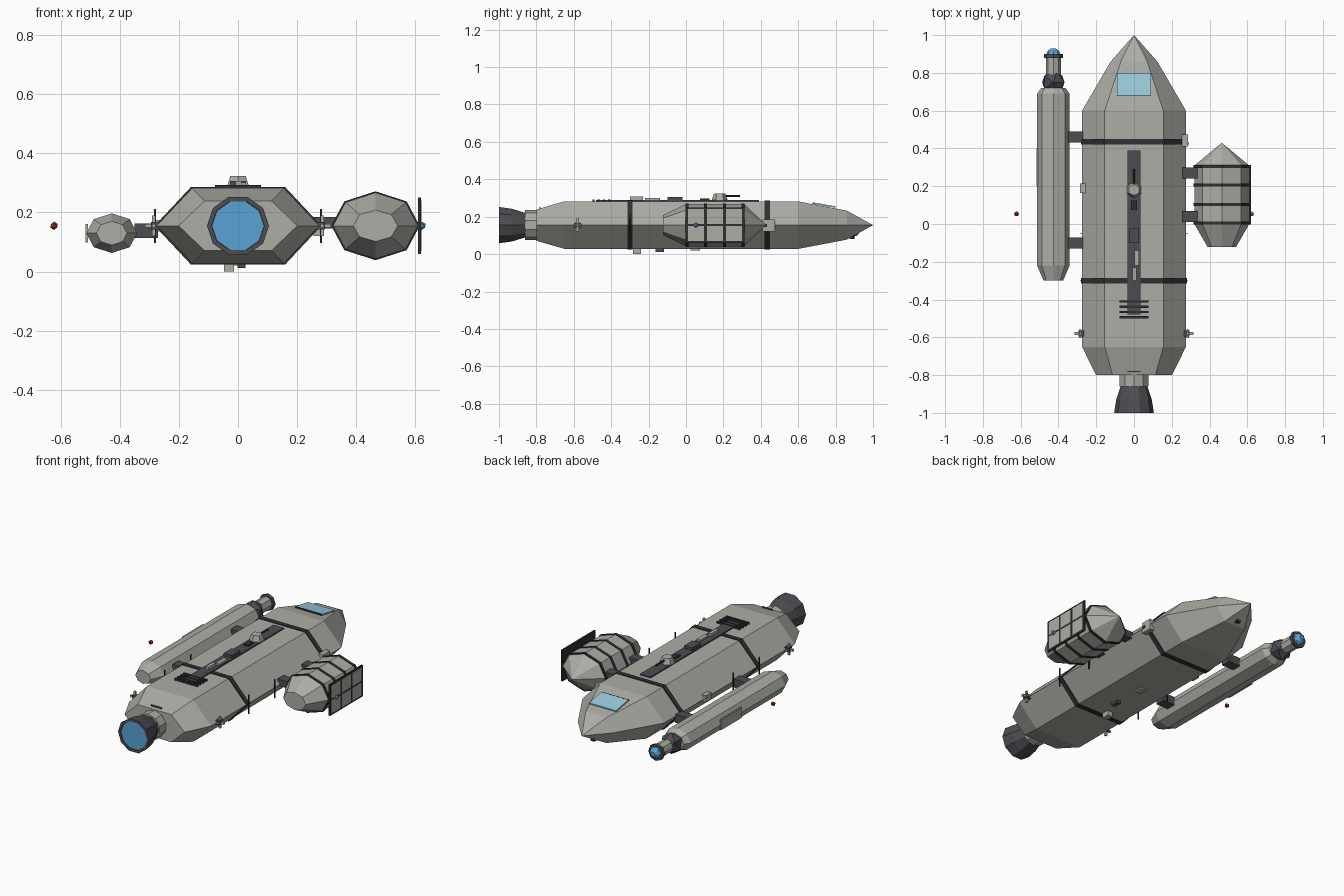
import bpy, bmesh, math
from mathutils import Vector, Matrix

cube = bpy.data.objects.get("Cube")
if cube:
    bpy.data.objects.remove(cube, do_unlink=True)


def material(name, color):
    m = bpy.data.materials.new(name)
    m.use_nodes = True
    m.diffuse_color = (*color, 1)
    m.node_tree.nodes["Principled BSDF"].inputs["Base Color"].default_value = (*color, 1)
    return m


HULL = material("hull grey", (0.42, 0.42, 0.385))
DARK = material("dark grey", (0.075, 0.075, 0.085))
TRIM = material("black trim", (0.03, 0.03, 0.034))
BLUE = material("engine blue", (0.1, 0.36, 0.66))
GLASS = material("window blue", (0.33, 0.6, 0.72))
RED = material("beacon red", (0.42, 0.03, 0.01))


def finish(name, bm, mat):
    bmesh.ops.remove_doubles(bm, verts=bm.verts, dist=0.0001)
    bmesh.ops.recalc_face_normals(bm, faces=bm.faces)
    mesh = bpy.data.meshes.new(name)
    bm.to_mesh(mesh)
    bm.free()
    mesh.materials.append(mat)
    ob = bpy.data.objects.new(name, mesh)
    bpy.context.collection.objects.link(ob)
    return ob


def box(name, center, size, mat, tilt=0):
    bm = bmesh.new()
    bmesh.ops.create_cube(bm, size=1, matrix=Matrix.LocRotScale(
        Vector(center), Matrix.Rotation(tilt, 3, 'X'), Vector(size)))
    return finish(name, bm, mat)


def ring(n, rx, rz, turn=0):
    """Polygon outline in the x-z plane."""
    return [(rx * math.cos(math.tau * (i + turn) / n),
             rz * math.sin(math.tau * (i + turn) / n)) for i in range(n)]


def loft(name, outline, sections, mat, x=0, z=0.155):
    """Skin an outline along y; each section is (y, x scale, z scale[, flat scale])."""
    bm = bmesh.new()
    rows = [[bm.verts.new((x + px * sx, y, z + pz * sz)) for px, pz in outline]
            for y, sx, sz in sections]
    n = len(outline)
    for a, b in zip(rows, rows[1:]):
        for i in range(n):
            j = (i + 1) % n
            bm.faces.new((a[i], a[j], b[j], b[i]))
    for row, sec in ((rows[0], sections[0]), (rows[-1], sections[-1])):
        if sec[1] > 0:
            bm.faces.new(row)
    return finish(name, bm, mat)


def ball(name, center, r, mat, detail=1):
    bm = bmesh.new()
    bmesh.ops.create_icosphere(bm, subdivisions=detail, radius=r,
                               matrix=Matrix.Translation(center))
    return finish(name, bm, mat)


# Main hull: hexagonal body with pointed nose
hexagon = [(0.275, 0), (0.155, 0.127), (-0.155, 0.127),
           (-0.275, 0), (-0.155, -0.127), (0.155, -0.127)]
loft("hull", hexagon, [(-0.8, 0.73, 0.66), (-0.65, 1, 1), (0.6, 1, 1),
                       (0.86, 0.45, 0.61), (1.0, 0, 0)], HULL)
for y in (-0.3, 0.435):
    loft("hull_band", hexagon, [(y - 0.014, 1.025, 1.035), (y + 0.014, 1.025, 1.035)], TRIM)

# Cockpit window on the sloping nose facet
box("window", (0, 0.74, 0.262), (0.18, 0.12, 0.008), GLASS, -0.17)
box("window_sill", (0, 0.68, 0.271), (0.18, 0.006, 0.01), TRIM)
box("chin_sensor", (0, 0.885, 0.093), (0.025, 0.02, 0.02), TRIM)

# Engine
loft("engine_collar", ring(10, 0.08, 0.08, 0.5), [(-0.86, 1, 1), (-0.79, 1, 1)], HULL)
loft("engine_nozzle", ring(10, 0.105, 0.102), [
    (-0.99, 0.82, 0.82), (-1.0, 0.85, 0.85), (-1.0, 1, 1),
    (-0.93, 0.9, 0.9), (-0.855, 0.66, 0.66)], DARK)
loft("engine_glow", ring(10, 0.09, 0.09), [(-0.996, 1, 1), (-0.988, 1, 1)], BLUE)

# Dorsal spine and equipment
box("spine_plate", (0, -0.045, 0.285), (0.07, 0.87, 0.01), DARK)
for i in range(4):
    box("vent_bar", (0, -0.41 - i * 0.028, 0.287), (0.155, 0.012, 0.012), TRIM)
box("tail_strip", (0, -0.78, 0.248), (0.07, 0.006, 0.01), DARK)
box("spine_unit", (0, -0.06, 0.295), (0.055, 0.08, 0.022), DARK)
box("spine_block", (0.015, -0.18, 0.292), (0.025, 0.08, 0.018), HULL)
box("spine_block", (0.002, -0.265, 0.296), (0.02, 0.07, 0.022), HULL)
box("spine_box", (0, 0.1, 0.292), (0.03, 0.05, 0.012), TRIM)

# Turret
bm = bmesh.new()
bmesh.ops.create_cone(bm, cap_ends=True, segments=6, radius1=0.042, radius2=0.03,
                      depth=0.034, matrix=Matrix.Translation((0, 0.18, 0.307)))
finish("turret", bm, HULL)
loft("turret_barrel", ring(6, 0.006, 0.006), [(0.2, 1, 1), (0.29, 1, 1)], TRIM, z=0.311)

# Underside boxes
box("belly_box", (-0.03, -0.262, 0.015), (0.034, 0.045, 0.03), HULL)
box("belly_sensor", (0.012, -0.14, 0.022), (0.026, 0.045, 0.02), DARK)
box("belly_hatch", (-0.01, 0.05, 0.025), (0.04, 0.05, 0.01), HULL)

# Thrusters and whip posts on both flanks
for s in (-1, 1):
    box("thruster_mount", (s * 0.28, -0.58, 0.155), (0.03, 0.03, 0.025), DARK)
    box("thruster_vertical", (s * 0.285, -0.58, 0.155), (0.012, 0.014, 0.07), HULL)
    box("thruster_side", (s * 0.298, -0.58, 0.155), (0.034, 0.014, 0.012), HULL)
    box("thruster_cross", (s * 0.285, -0.58, 0.155), (0.012, 0.045, 0.012), HULL)
    for y in (-0.3, -0.05):
        box("whip_post", (s * 0.281, y, 0.155), (0.006, 0.006, 0.115), TRIM)
box("flank_hatch", (0.27, 0.442, 0.152), (0.03, 0.066, 0.064), HULL)
box("flank_hatch_port", (0.285, 0.425, 0.152), (0.005, 0.016, 0.016), TRIM)
box("flank_unit", (-0.27, 0.19, 0.155), (0.03, 0.05, 0.04), HULL)

# Left cargo pod with bands
pod = ring(8, 0.145, 0.113)
PX = 0.465
loft("cargo_pod", pod, [(-0.122, 0.52, 0.47), (0, 1, 1), (0.31, 1, 1), (0.43, 0, 0)],
     HULL, x=PX)
for y in (0.005, 0.103, 0.207, 0.305):
    loft("pod_band", pod, [(y - 0.008, 1.03, 1.03), (y + 0.008, 1.03, 1.03)], TRIM, x=PX)
for y in (0.04, 0.27):
    box("pod_strut", (0.3, y, 0.165), (0.085, 0.058, 0.04), DARK)

# Solar panel outside the cargo pod: dark frame with six cells
box("panel_frame", (0.614, 0.155, 0.155), (0.009, 0.315, 0.19), TRIM)
for col in range(3):
    for row in (-1, 1):
        box("panel_cell", (0.618, 0.053 + col * 0.102, 0.155 + row * 0.045),
            (0.004, 0.086, 0.08), HULL)

# Right slender pod with sensor head
SX, SZ = -0.427, 0.13
loft("slender_pod", ring(8, 0.086, 0.067), [(-0.3, 0.6, 0.6), (-0.22, 1, 1),
     (0.69, 1, 1), (0.72, 0.75, 0.75)], HULL, x=SX, z=SZ)
ball("sensor_joint", (SX, 0.75, SZ), 0.066, DARK)
loft("sensor_neck", ring(8, 0.04, 0.04), [(0.79, 1, 1), (0.885, 1, 1)], HULL, x=SX, z=SZ)
loft("sensor_flange", ring(8, 0.05, 0.05), [(0.88, 1, 1), (0.9, 1, 1)], DARK, x=SX, z=SZ)
loft("sensor_lens", ring(8, 0.036, 0.036), [(0.9, 1, 1), (0.915, 0.85, 0.85),
     (0.928, 0.4, 0.4)], BLUE, x=SX, z=SZ)
box("pod_side_plate", (-0.512, 0.3, 0.13), (0.008, 0.2, 0.062), HULL)
for y in (-0.1, 0.46):
    box("slender_strut", (-0.31, y, 0.138), (0.08, 0.058, 0.05), DARK)

# Navigation beacons
ball("red_beacon", (-0.622, 0.053, 0.155), 0.014, RED)
ball("blue_beacon", (0.622, 0.053, 0.155), 0.014, BLUE)
